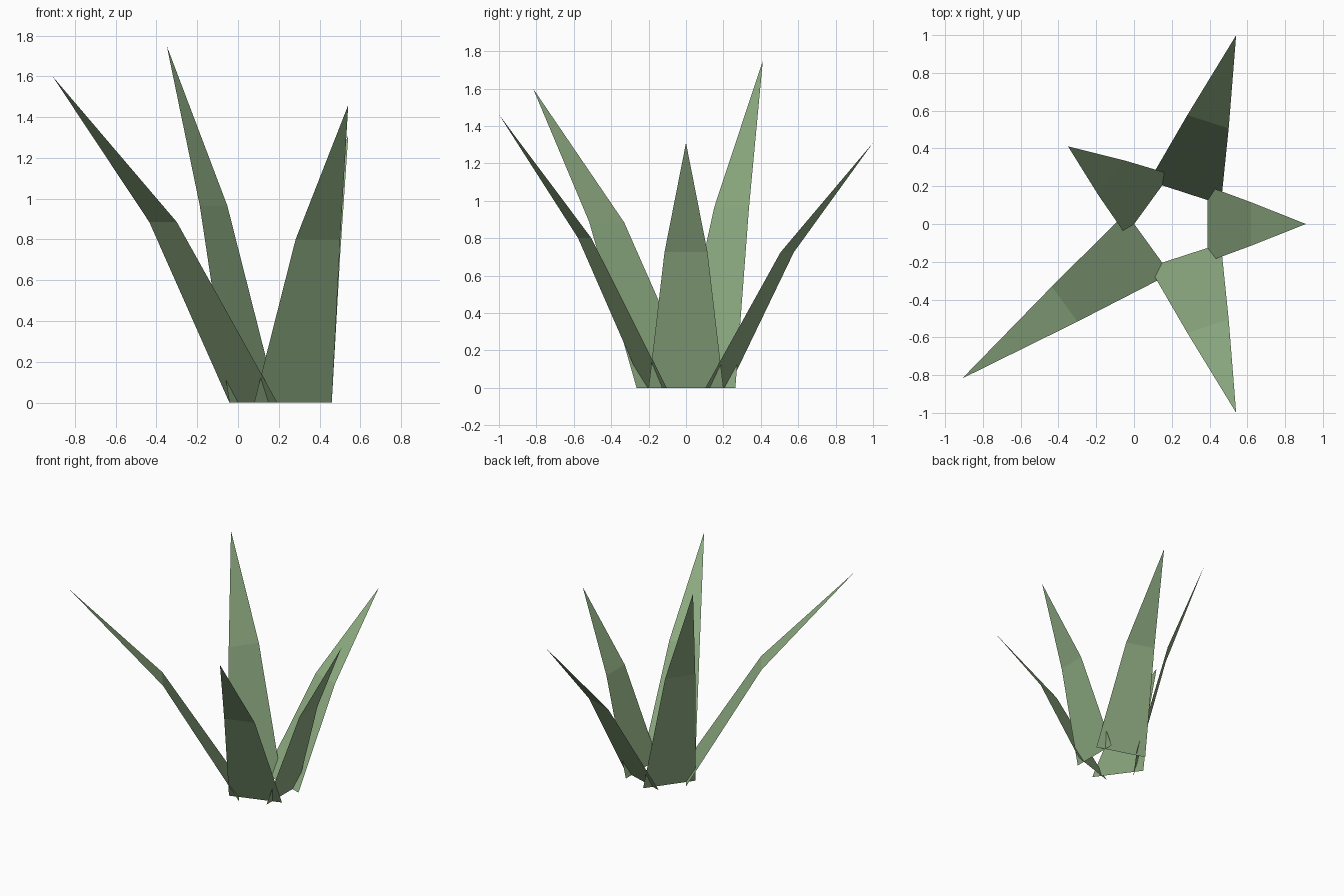
import bpy
import bmesh
from math import radians
from mathutils import Matrix, Vector

cube = bpy.data.objects.get("Cube")
if cube:
    bpy.data.objects.remove(cube, do_unlink=True)

# Single leaf colour
green = bpy.data.materials.new("sage_green")
green.use_nodes = True
colour = (0.275, 0.418, 0.227, 1.0)
green.diffuse_color = colour
bsdf = green.node_tree.nodes["Principled BSDF"]
bsdf.inputs["Base Color"].default_value = colour
bsdf.inputs["Roughness"].default_value = 0.9

CENTRE = Vector((0.216, 0, 0))
BASE_RADIUS = 0.174
BASE_HALF = 0.2
BEND_HALF = 0.115


def leaf(name, angle, bend, tip):
    """Flat tapered blade; bend and tip are (outward reach, height)."""
    place = Matrix.Translation(CENTRE) @ Matrix.Rotation(radians(angle), 4, "Z")

    def point(reach, side, height):
        return bm.verts.new(place @ Vector((BASE_RADIUS + reach, side, height)))

    bm = bmesh.new()
    base = [point(0, s * BASE_HALF, 0) for s in (-1, 1)]
    fold = [point(bend[0], s * BEND_HALF, bend[1]) for s in (-1, 1)]
    end = point(tip[0], 0, tip[1])
    # Wound so the inner, upward side is the front of each face
    bm.faces.new((base[0], fold[0], fold[1], base[1]))
    bm.faces.new((fold[0], end, fold[1]))
    bm.normal_update()
    for face in bm.faces:
        if face.normal.z < 0:
            face.normal_flip()
    mesh = bpy.data.meshes.new(name)
    bm.to_mesh(mesh)
    bm.free()
    mesh.materials.append(green)
    obj = bpy.data.objects.new(name, mesh)
    bpy.context.collection.objects.link(obj)
    return obj


# Five blades evenly spaced round the centre, each with its own lean
leaf("left_leaf", 0, (0.23, 0.725), (0.52, 1.31))
leaf("back_left_leaf", 72, (0.395, 0.725), (0.877, 1.31))
leaf("back_right_leaf", 144, (0.241, 0.965), (0.525, 1.75))
leaf("front_right_leaf", 216, (0.547, 0.885), (1.217, 1.60))
leaf("front_left_leaf", 288, (0.395, 0.80), (0.877, 1.46))
